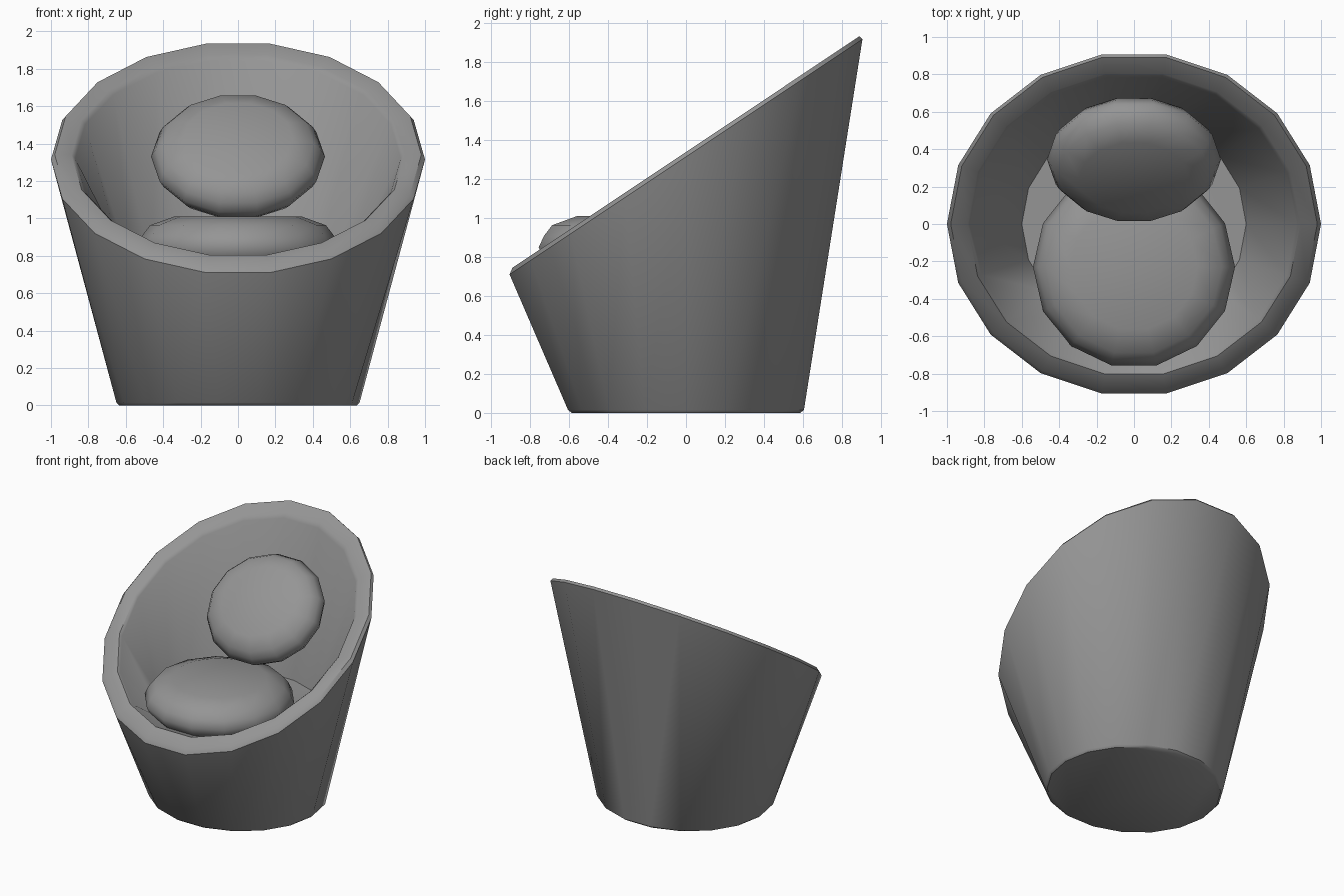
import bpy, bmesh
from math import cos, sin, tau, radians
from mathutils import Matrix

cube = bpy.data.objects.get("Cube")
if cube:
    bpy.data.objects.remove(cube, do_unlink=True)

GREY = (0.3, 0.3, 0.3, 1)
fabric = bpy.data.materials.new("grey fabric")
fabric.use_nodes = True
fabric.diffuse_color = GREY
fabric.node_tree.nodes["Principled BSDF"].inputs["Base Color"].default_value = GREY


def ring(rx, ry, z, sides, slope=0.0):
    """Oval ring of points; slope tilts it upward toward the back."""
    pts = []
    for i in range(sides):
        a = tau * i / sides
        y = ry * sin(a)
        pts.append((rx * cos(a), y, z + slope * y))
    return pts


def loft(name, rings, matrix=Matrix(), angle=40):
    """Skin a stack of rings and cap both ends."""
    bm = bmesh.new()
    loops = [[bm.verts.new(p) for p in r] for r in rings]
    n = len(loops[0])
    for low, high in zip(loops, loops[1:]):
        for i in range(n):
            j = (i + 1) % n
            bm.faces.new((low[i], low[j], high[j], high[i]))
    bm.faces.new(loops[0][::-1])
    bm.faces.new(loops[-1])
    bm.transform(matrix)
    bmesh.ops.recalc_face_normals(bm, faces=bm.faces)
    mesh = bpy.data.meshes.new(name)
    bm.to_mesh(mesh)
    bm.free()
    mesh.materials.append(fabric)
    obj = bpy.data.objects.new(name, mesh)
    bpy.context.collection.objects.link(obj)
    bpy.ops.object.select_all(action='DESELECT')
    obj.select_set(True)
    bpy.context.view_layer.objects.active = obj
    bpy.ops.object.shade_smooth_by_angle(angle=radians(angle))
    return obj


# Tub: tapered outside, slanted rim, inner wall and floor
SIDES, SLOPE = 18, 0.667
loft("tub_shell", [
    ring(0.635, 0.595, 0.0, SIDES),
    ring(0.65, 0.615, 0.015, SIDES),
    ring(1.0, 0.92, 1.315, SIDES, SLOPE),
    ring(0.98, 0.905, 1.34, SIDES, SLOPE),
    ring(0.89, 0.815, 1.34, SIDES, SLOPE),
    ring(0.87, 0.795, 1.32, SIDES, SLOPE),
    ring(0.60, 0.56, 0.72, SIDES),
])

# Cushions: rounded discs sharing one half profile (radius, height)
HALF = [(0.63, 1.0), (0.87, 0.71), (0.95, 0.36), (1.0, 0.0)]


def cushion(name, rx, ry, thick, matrix):
    profile = [(r, -h) for r, h in HALF] + [(r, h) for r, h in HALF[-2::-1]]
    loft(name, [ring(rx * r, ry * r, thick * h, 14) for r, h in profile],
         matrix, angle=60)


cushion("seat_cushion", 0.54, 0.54, 0.16, Matrix.Translation((0, -0.23, 0.85)))
cushion("back_cushion", 0.465, 0.43, 0.14,
        Matrix.Translation((0, 0.345, 1.33)) @ Matrix.Rotation(radians(45), 4, 'X'))
